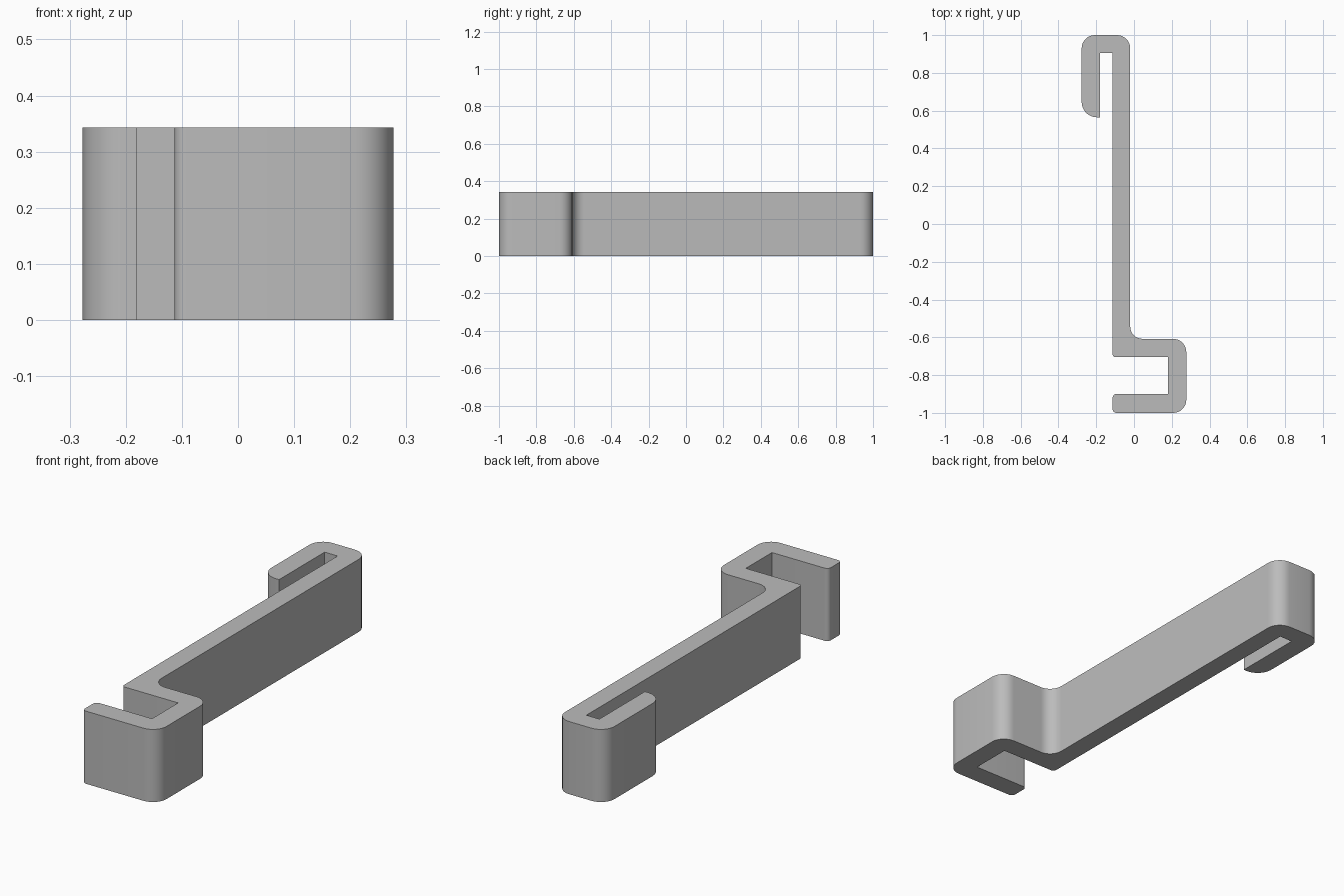
import bpy, bmesh, math
from mathutils import Vector

cube = bpy.data.objects.get("Cube")
if cube:
    bpy.data.objects.remove(cube, do_unlink=True)

HEIGHT = 0.343
STEPS = 8

# Corners of the bent strip: x, y, fillet radius
CORNERS = [
    (-0.113, -1.0, 0.02), (0.277, -1.0, 0.07), (0.277, -0.608, 0.07),
    (-0.02, -0.608, 0.065), (-0.02, 1.0, 0.07), (-0.277, 1.0, 0.07),
    (-0.277, 0.565, 0.08), (-0.181, 0.565, 0), (-0.181, 0.905, 0),
    (-0.113, 0.905, 0), (-0.113, -0.705, 0.015), (0.181, -0.705, 0),
    (0.181, -0.9, 0), (-0.113, -0.9, 0.02),
]


def rounded_outline(corners):
    """Replace each right-angled corner by a quarter arc of its radius."""
    points = []
    for i, (x, y, r) in enumerate(corners):
        p = Vector((x, y, 0))
        if r == 0:
            points.append(p)
            continue
        before = Vector((*corners[i - 1][:2], 0))
        after = Vector((*corners[(i + 1) % len(corners)][:2], 0))
        u = (before - p).normalized() * r
        v = (after - p).normalized() * r
        for k in range(STEPS + 1):
            a = math.pi / 2 * k / STEPS
            points.append(p + u * (1 - math.sin(a)) + v * (1 - math.cos(a)))
    return points


# Plain grey material
grey = bpy.data.materials.new("plain grey")
grey.use_nodes = True
colour = (0.5, 0.5, 0.5, 1)
grey.diffuse_color = colour
grey.node_tree.nodes["Principled BSDF"].inputs["Base Color"].default_value = colour

# Hook bracket: outline extruded upward
bm = bmesh.new()
base = bm.faces.new([bm.verts.new(p) for p in rounded_outline(CORNERS)])
top = bmesh.ops.extrude_face_region(bm, geom=[base], use_keep_orig=True)
bmesh.ops.translate(bm, vec=(0, 0, HEIGHT),
                    verts=[g for g in top["geom"] if isinstance(g, bmesh.types.BMVert)])
bmesh.ops.recalc_face_normals(bm, faces=bm.faces)
mesh = bpy.data.meshes.new("hook_bracket")
bm.to_mesh(mesh)
bm.free()
mesh.materials.append(grey)
bracket = bpy.data.objects.new("hook_bracket", mesh)
bpy.context.collection.objects.link(bracket)

# Smooth fillets, sharp rims
bpy.context.view_layer.objects.active = bracket
bracket.select_set(True)
bpy.ops.object.shade_smooth_by_angle(angle=math.radians(30))
